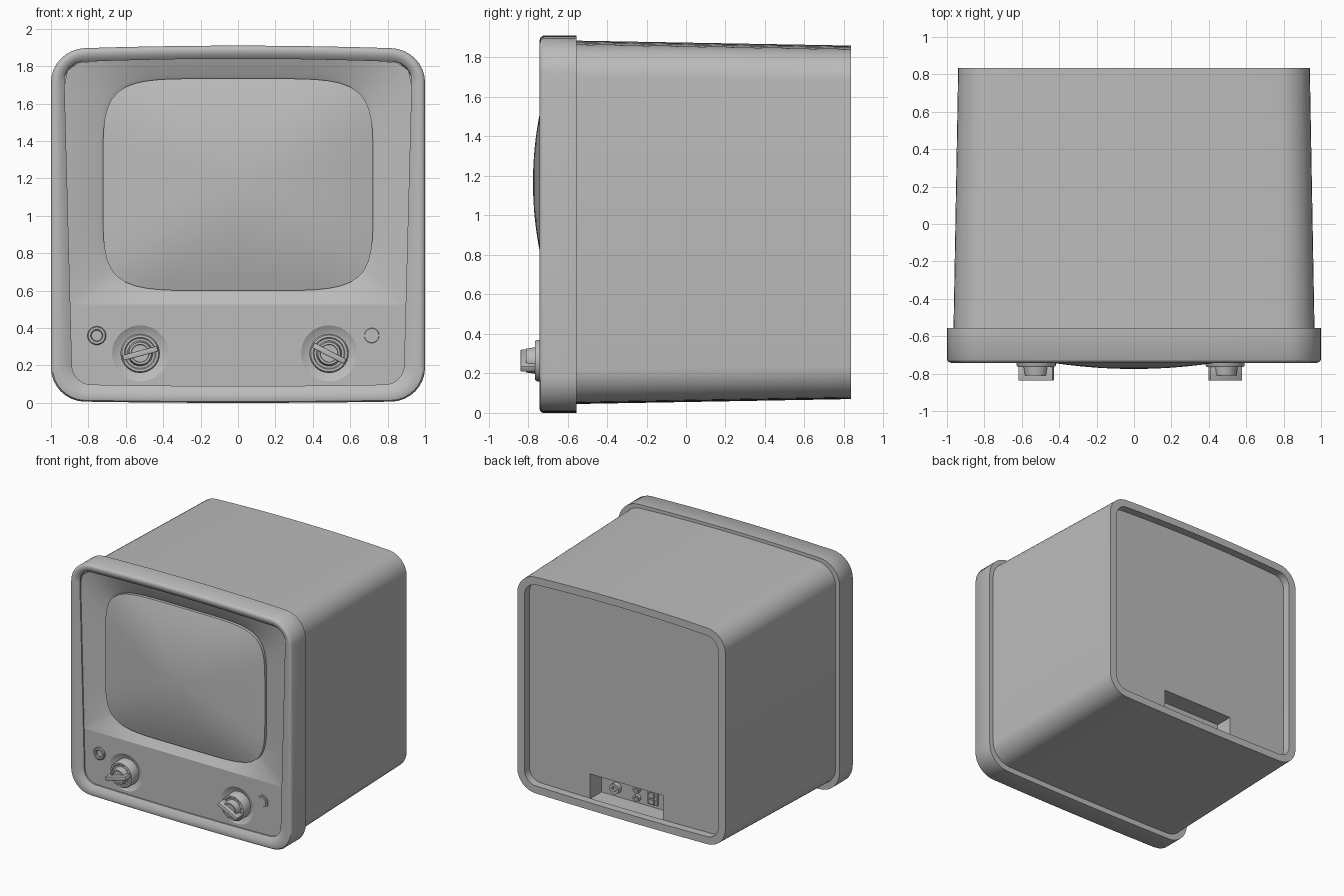
import bpy, bmesh, math
from mathutils import Vector, Matrix
from mathutils.geometry import intersect_line_line_2d

if "Cube" in bpy.data.objects:
    bpy.data.objects.remove(bpy.data.objects["Cube"])

grey = bpy.data.materials.new("cabinet grey")
grey.diffuse_color = (0.5, 0.5, 0.5, 1)
grey.use_nodes = True
grey.node_tree.nodes["Principled BSDF"].inputs["Base Color"].default_value = grey.diffuse_color


def finish(name, bm, angle=35, recalc=True):
    if recalc:
        bmesh.ops.recalc_face_normals(bm, faces=bm.faces)
    mesh = bpy.data.meshes.new(name)
    bm.to_mesh(mesh)
    bm.free()
    mesh.materials.append(grey)
    ob = bpy.data.objects.new(name, mesh)
    bpy.context.collection.objects.link(ob)
    bpy.ops.object.select_all(action='DESELECT')
    ob.select_set(True)
    bpy.context.view_layer.objects.active = ob
    bpy.ops.object.shade_smooth_by_angle(angle=math.radians(angle))
    return ob


def frame(w, zb, zt, r, taper=0.0, bow_top=0.02, bow_bottom=0.01):
    """Rounded rectangle (x, z) with bowed top and bottom and tapered sides."""
    mid, h = (zb + zt) / 2, (zt - zb) / 2
    hb = h
    pts = []
    for k, (sx, sz) in enumerate(((1, 1), (-1, 1), (-1, -1), (1, -1))):
        for i in range(9):
            a = math.pi / 2 * (k + i / 8)
            pts.append((sx * (w - r) + r * math.cos(a), sz * (h - r) + r * math.sin(a)))
        if k in (0, 2):                       # extra points along top and bottom
            for i in range(1, 10):
                pts.append((sx * (w - r) * (1 - i / 5), sz * h))
    out = []
    for x, z in pts:
        u = z / hb
        bow = bow_top if u > 0 else bow_bottom
        z -= bow * (x / w) ** 2 * u
        out.append((x * (1 + taper * u), mid + z))
    return out


def circle(cx, cz, r, n=32):
    return [(cx + r * math.cos(2 * math.pi * i / n), cz + r * math.sin(2 * math.pi * i / n))
            for i in range(n)]


def loft(name, rings, cap=False, angle=35, cap_first=False):
    """Skin a list of (outline, y) rings."""
    bm = bmesh.new()
    rows = [[bm.verts.new((x, y, z)) for x, z in loop] for loop, y in rings]
    for a, b in zip(rows, rows[1:]):
        n = len(a)
        for i in range(n):
            j = (i + 1) % n
            bm.faces.new((a[i], a[j], b[j], b[i]))
    if cap:
        bm.faces.new(rows[-1])
    if cap_first:
        bm.faces.new(rows[0])
    # open shells: orient every face the same way, as seen walking ring to ring
    return finish(name, bm, angle)


def turned(name, cx, cz, profile, n=32):
    return loft(name, [(circle(cx, cz, r, n), y) for r, y in profile], cap=True)


def box(name, centre, size, tilt=0, bevel=0.0):
    bm = bmesh.new()
    bmesh.ops.create_cube(bm, size=1)
    bmesh.ops.scale(bm, vec=size, verts=bm.verts)
    if bevel:
        bmesh.ops.bevel(bm, geom=bm.edges[:], offset=bevel, segments=2, affect='EDGES', profile=0.5)
    bmesh.ops.transform(bm, verts=bm.verts, matrix=Matrix.Translation(centre) @
                        Matrix.Rotation(-math.radians(tilt), 4, 'Y'))
    return finish(name, bm)


# Cabinet shell with its rear lip
body_front = frame(0.965, 0.045, 1.885, 0.165, bow_top=0.025)
body_back = frame(0.94, 0.07, 1.86, 0.16, bow_top=0.025)
lip = frame(0.875, 0.13, 1.80, 0.10, bow_top=0.025)
loft("cabinet", [(lip, 0.77), (lip, 0.835), (body_back, 0.835), (body_front, -0.555)])

# Rear panel with a socket pocket notched into its lower edge
PX, PZ, PB, PY, PD = 0.33, 0.33, 0.125, 0.77, 0.62
bm = bmesh.new()
outline, notched = [], False
for x, z in lip:
    if z < 0.5 and abs(x) < PX:
        if not notched:
            outline += [(-PX, PB), (-PX, PZ), (PX, PZ), (PX, PB)]
            notched = True
    else:
        outline.append((x, z))
bm.faces.new([bm.verts.new((x, PY, z)) for x, z in reversed(outline)])
rim = [(-PX, PB), (-PX, PZ), (PX, PZ), (PX, PB)]
near = [bm.verts.new((x, PY, z)) for x, z in rim]
far = [bm.verts.new((x, PD, z)) for x, z in rim]
for i in range(4):
    j = (i + 1) % 4
    bm.faces.new((near[i], near[j], far[j], far[i]))
bm.faces.new(far)
bmesh.ops.remove_doubles(bm, verts=bm.verts, dist=1e-5)
panel = finish("rear_panel", bm, 20)

# Rear sockets
turned("aerial_socket", 0.19, 0.20, [(0.042, PD), (0.042, PD + 0.04), (0.02, PD + 0.04), (0.02, PD + 0.02)], 16)
for z in (0.24, 0.17):
    turned("small_socket", 0.0, z, [(0.028, PD), (0.028, PD + 0.03), (0.014, PD + 0.03), (0.014, PD + 0.01)], 16)
box("power_socket", (-0.145, PD + 0.012, 0.21), (0.085, 0.024, 0.11))
for z in (0.185, 0.235):
    box("power_switch", (-0.145, PD + 0.03, z), (0.05, 0.02, 0.035))

# Front bezel with rolled rim
FY = -0.705
TAPER = 0.025
IW, IB, IT = 0.908, 0.09, 1.84
inner = frame(IW, IB, IT, 0.10, TAPER)
loft("bezel", [
    (body_front, -0.555),
    (frame(1.0, 0.0, 1.91, 0.18), -0.555),
    (frame(1.0, 0.0, 1.91, 0.18), -0.725),
    (frame(0.992, 0.007, 1.902, 0.175), -0.737),
    (frame(0.975, 0.022, 1.888, 0.165, 0.003), -0.742),
    (frame(0.948, 0.047, 1.868, 0.14, 0.012), -0.738),
    (frame(0.925, 0.072, 1.851, 0.12, 0.02), -0.727),
    (inner, FY - 0.012),
    (inner, FY),
], angle=40)

# Split the front opening into the screen surround and the control panel
DIV = 0.525
xd = IW * (1 + TAPER * (DIV - (IB + IT) / 2) / ((IT - IB) / 2))
upper = [p for p in inner if p[1] > DIV] + [(-xd, DIV), (xd, DIV)]
lower = [(-xd, DIV)] + [p for p in inner if p[1] < DIV] + [(xd, DIV)]

# Screen outline, sampled by angle about the screen centre
CZ = 1.167
angles = sorted([2 * math.pi * i / 96 for i in range(96)] +
                [math.atan2(DIV - CZ, s * xd) % (2 * math.pi) for s in (1, -1)])


def screen_loop(a, b, n=5.5):
    out = []
    for t in angles:
        c, s = math.cos(t), math.sin(t)
        r = (abs(c / a) ** n + abs(s / b) ** n) ** (-1 / n)
        out.append((r * c, CZ + r * s))
    return out


def cast(poly, t):
    o = Vector((0, CZ))
    end = o + 3 * Vector((math.cos(t), math.sin(t)))
    hits = []
    for i in range(len(poly)):
        a, b = Vector(poly[i - 1]), Vector(poly[i])
        d = (b - a) * 1e-3
        h = intersect_line_line_2d(o, end, a - d, b + d)
        if h:
            hits.append(h)
    h = min(hits, key=lambda p: (p - o).length)
    return (h.x, h.y)


surround_edge = [cast(upper, t) for t in angles]
lip_out, lip_in = screen_loop(0.75, 0.588), screen_loop(0.722, 0.567)
loft("screen_surround", [(surround_edge, FY), (lip_out, -0.672), (lip_in, -0.66)], angle=30)

# Bulging picture tube
rings = [(lip_in, -0.66)]
for i in range(12, 0, -1):
    s = i / 12
    rings.append((screen_loop(0.722 * s, 0.567 * s, 2 + 3.5 * s), -0.775 + 0.09 * s * s))
rings.append((screen_loop(0.01, 0.01, 2), -0.775))
loft("screen", rings, cap=True, angle=50)

# Control panel with two round openings for the knob dishes
KZ = 0.265
knobs = ((-0.523, 15), (0.487, -27))
bm = bmesh.new()
edges = []
for loop in [lower] + [circle(kx, KZ, 0.15) for kx, _ in knobs]:
    vs = [bm.verts.new((x, FY, z)) for x, z in loop]
    edges += [bm.edges.new((vs[i - 1], vs[i])) for i in range(len(vs))]
bmesh.ops.triangle_fill(bm, use_beauty=True, edges=edges, normal=(0, -1, 0))
for f in bm.faces:
    f.normal_update()
    if f.normal.y > 0:
        f.normal_flip()
finish("control_panel", bm, recalc=False)

# Knobs: dish, turned body, grip bar
for kx, tilt in knobs:
    turned("knob_dish", kx, KZ, [(0.15, FY), (0.105, FY + 0.025)])
    turned("knob", kx, KZ, [(0.105, FY + 0.025), (0.105, -0.755), (0.098, -0.765), (0.085, -0.765),
                            (0.08, -0.76), (0.068, -0.76), (0.06, -0.81), (0.048, -0.81), (0.046, -0.80)])
    box("knob_grip", (kx, -0.80, KZ), (0.19, 0.075, 0.03), tilt, 0.004)

# Small jack on the left, flat button on the right
turned("jack", -0.755, 0.36, [(0.05, FY), (0.05, FY - 0.012), (0.045, FY - 0.017), (0.033, FY - 0.017),
                              (0.028, FY - 0.012), (0.028, FY + 0.02)])
turned("button", 0.715, 0.36, [(0.052, FY), (0.052, FY - 0.008), (0.04, FY - 0.008), (0.038, FY - 0.014)])
